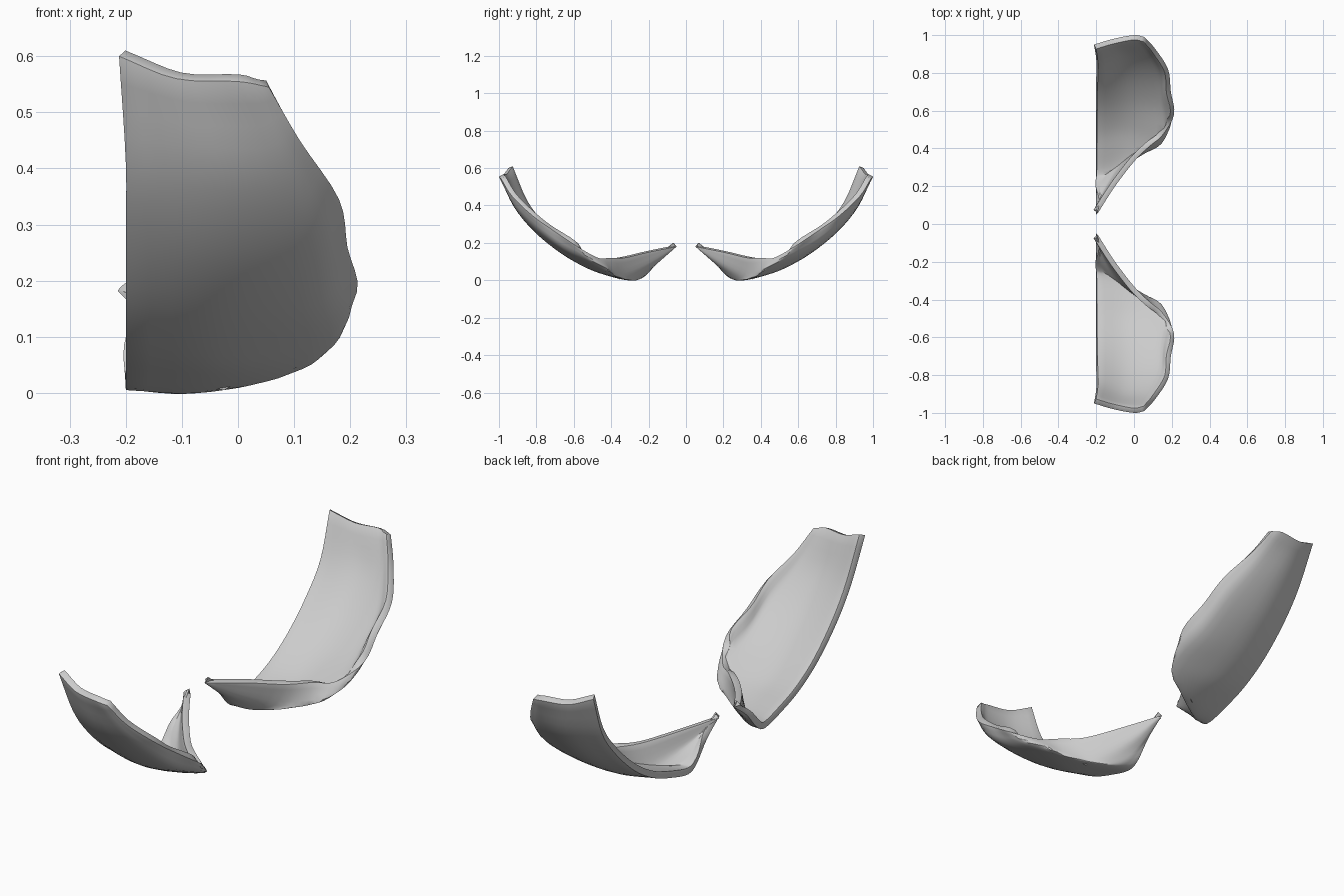
import bpy, bmesh
from mathutils import Vector

if "Cube" in bpy.data.objects:
    bpy.data.objects.remove(bpy.data.objects["Cube"])

# Outer-surface rails of one curved shell, from inner tip to upper outer end
left_rail = [(-.20, .05, .18), (-.20, .14, .11), (-.20, .21, .03), (-.20, .27, .005), (-.20, .39, .035),
             (-.20, .51, .08), (-.20, .64, .16), (-.20, .77, .28), (-.20, .87, .41), (-.212, .95, .60)]
keel_rail = [(-.197, .053, .178), (-.175, .165, .08), (-.13, .25, .01), (-.07, .31, .0), (-.03, .42, .025),
             (-.03, .53, .065), (-.03, .67, .145), (-.04, .81, .26), (-.06, .92, .40), (-.11, .98, .56)]
bilge_rail = [(-.193, .057, .175), (-.13, .18, .09), (-.04, .31, .025), (.06, .375, .03), (.13, .415, .05),
              (.165, .51, .095), (.15, .65, .16), (.13, .80, .27), (.07, .92, .40), (.0, 1.0, .555)]
right_rail = [(-.19, .06, .178), (-.10, .20, .15), (.0, .33, .12), (.08, .41, .12), (.15, .47, .12),
              (.212, .58, .18), (.195, .70, .26), (.18, .82, .345), (.11, .93, .45), (.055, .99, .545)]


def smooth_curve(points, steps):
    """Interpolating spline through the given points."""
    p = [Vector(q) for q in points]
    p = [2 * p[0] - p[1]] + p + [2 * p[-1] - p[-2]]
    out = []
    for i in range(1, len(p) - 2):
        a, b, c, d = p[i - 1:i + 3]
        for k in range(steps):
            t = k / steps
            out.append(.5 * (2 * b + (c - a) * t + (2 * a - 5 * b + 4 * c - d) * t * t
                             + (3 * b - a - 3 * c + d) * t ** 3))
    return out + [p[-2]]


def make_shell(name, side):
    rails = [smooth_curve(r, 4) for r in (left_rail, keel_rail, bilge_rail, right_rail)]
    rows = [smooth_curve(r, 4) for r in zip(*rails)]
    bm = bmesh.new()
    grid = [[bm.verts.new((v.x, v.y * side, v.z)) for v in row] for row in rows]
    for r0, r1 in zip(grid, grid[1:]):
        for a, b, c, d in zip(r0, r0[1:], r1[1:], r1):
            bm.faces.new((a, b, c, d) if side < 0 else (d, c, b, a))
    bm.normal_update()
    # Outer side must face down
    if sum(f.normal.z for f in bm.faces) > 0:
        bmesh.ops.reverse_faces(bm, faces=bm.faces[:])
    mesh = bpy.data.meshes.new(name)
    bm.to_mesh(mesh)
    bm.free()
    obj = bpy.data.objects.new(name, mesh)
    bpy.context.collection.objects.link(obj)
    # Thin wall growing inward, with softened rims
    wall = obj.modifiers.new("wall", 'SOLIDIFY')
    wall.thickness = .028
    wall.offset = -1
    rim = obj.modifiers.new("soft_rim", 'BEVEL')
    rim.width = .008
    rim.segments = 2
    rim.limit_method = 'ANGLE'
    rim.angle_limit = .9
    bpy.ops.object.select_all(action='DESELECT')
    obj.select_set(True)
    bpy.context.view_layer.objects.active = obj
    bpy.ops.object.shade_smooth_by_angle()


# Mirrored pair
make_shell("front_shell", -1)
make_shell("back_shell", 1)
